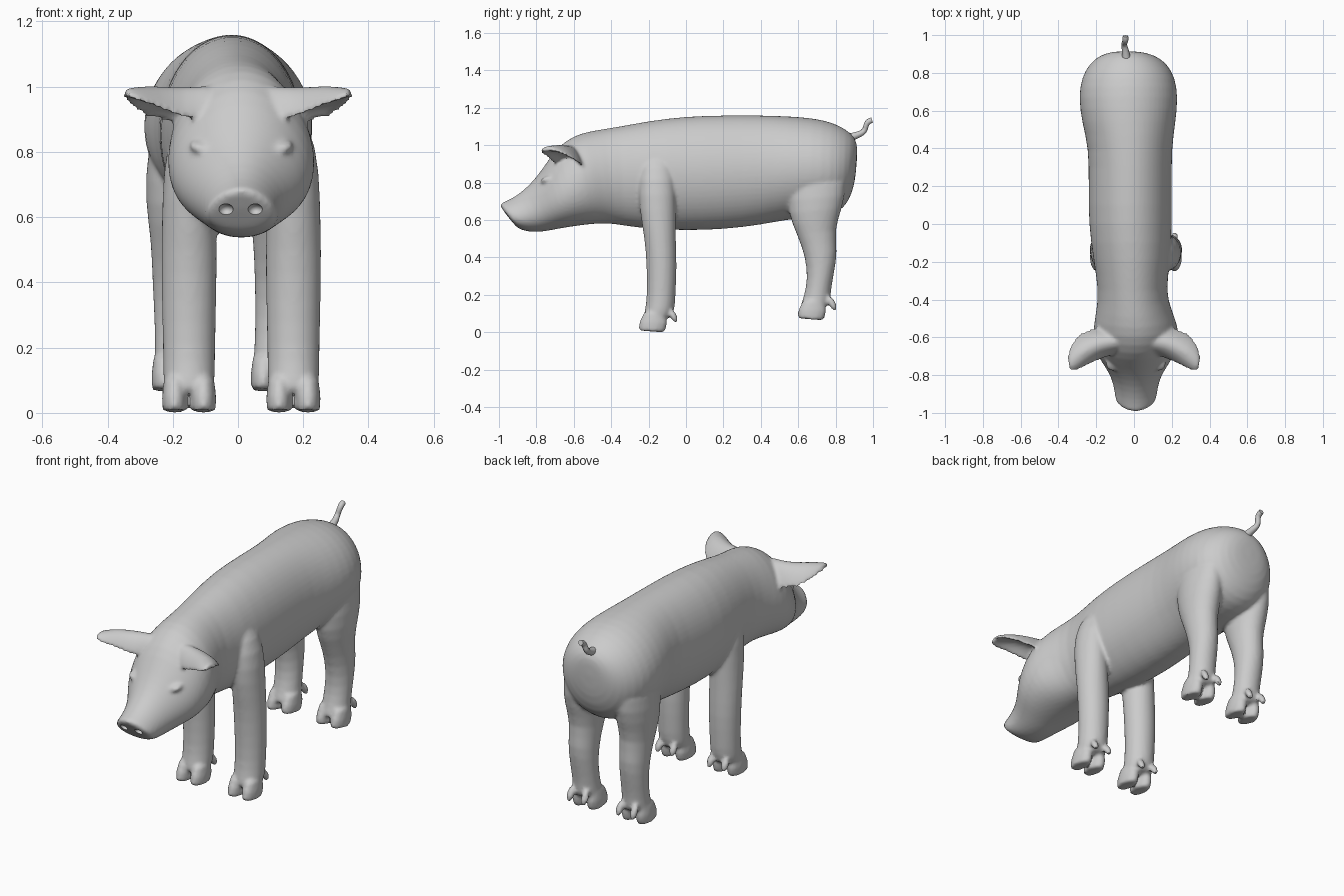
import bpy, bmesh, math
from mathutils import Vector

if "Cube" in bpy.data.objects:
    bpy.data.objects.remove(bpy.data.objects["Cube"])

SEG = 28
parts = []


def loft(name, rings, subdiv=1):
    """Skin closed rings. Ring = (end a, end b, half-width vector, taper, bend in z)."""
    bm = bmesh.new()
    loops = []
    for a, b, w, taper, bend in rings:
        a, b, w = Vector(a), Vector(b), Vector(w)
        c, u = (a + b) / 2, (a - b) / 2
        loop = []
        for i in range(SEG):
            t = 2 * math.pi * i / SEG
            s, k = math.sin(t), math.cos(t)
            p = c + u * s + w * k * (1 - taper * s)
            p.z += bend * (1 - s * s)
            loop.append(bm.verts.new(p))
        loops.append(loop)
    for l0, l1 in zip(loops, loops[1:]):
        for i in range(SEG):
            j = (i + 1) % SEG
            bm.faces.new((l0[i], l0[j], l1[j], l1[i]))
    for loop in (loops[0], loops[-1]):
        bm.faces.new(loop)
    bmesh.ops.recalc_face_normals(bm, faces=bm.faces)
    me = bpy.data.meshes.new(name)
    bm.to_mesh(me)
    bm.free()
    ob = bpy.data.objects.new(name, me)
    bpy.context.collection.objects.link(ob)
    if subdiv:
        apply(ob, 'SUBSURF', levels=subdiv)
    parts.append(ob)
    return ob


def apply(ob, kind, **settings):
    m = ob.modifiers.new(kind.title(), kind)
    for k, v in settings.items():
        setattr(m, k, v)
    bpy.ops.object.select_all(action='DESELECT')
    bpy.context.view_layer.objects.active = ob
    ob.select_set(True)
    bpy.ops.object.modifier_apply(modifier=m.name)


def blob(name, loc, scale, rot=(0, 0, 0)):
    bpy.ops.mesh.primitive_uv_sphere_add(segments=20, ring_count=12, radius=1,
                                         location=loc, rotation=rot)
    ob = bpy.context.object
    ob.name = name
    ob.scale = scale
    bpy.ops.object.transform_apply(location=True, rotation=True, scale=True)
    return ob


# Head and torso: (top y, z), (bottom y, z), centre x, half width, taper
torso = [
    ((-1.005, .683), (-.915, .572), .005, .085, .25),
    ((-.985, .692), (-.895, .552), .01, .108, .2),
    ((-.93, .715), (-.84, .535), .01, .112, .15),
    ((-.86, .765), (-.76, .537), .01, .130, .15),
    ((-.80, .83), (-.70, .55), .01, .168, .15),
    ((-.75, .90), (-.64, .56), .01, .205, .15),
    ((-.69, .99), (-.57, .57), .01, .225, .15),
    ((-.60, 1.055), (-.50, .578), .01, .225, .1),
    ((-.50, 1.08), (-.42, .583), 0, .20, .05),
    ((-.36, 1.10), (-.34, .57), -.01, .178, 0),
    ((-.20, 1.132), (-.20, .55), -.01, .205, 0),
    ((0, 1.157), (0, .542), -.02, .222, 0),
    ((.20, 1.162), (.20, .548), -.02, .222, 0),
    ((.40, 1.162), (.40, .572), -.02, .22, 0),
    ((.55, 1.157), (.53, .60), -.028, .25, 0),
    ((.68, 1.147), (.66, .61), -.03, .265, 0),
    ((.78, 1.125), (.77, .62), -.03, .25, 0),
    ((.86, 1.085), (.845, .66), -.03, .205, 0),
    ((.905, 1.04), (.89, .74), -.035, .14, 0),
    ((.918, .99), (.91, .85), -.04, .06, 0),
]
loft("body", [((x, *a), (x, *b), (hw, 0, 0), tp, 0) for a, b, x, hw, tp in torso])

# Legs: (front y, z), (back y, z), outward shift, half width
front_leg = [
    ((-.22, .95), (-.09, .95), -.02, .03),
    ((-.255, .82), (-.06, .82), .005, .07),
    ((-.25, .65), (-.055, .65), 0, .082),
    ((-.22, .50), (-.055, .50), 0, .086),
    ((-.21, .35), (-.048, .35), 0, .084),
    ((-.207, .20), (-.056, .21), 0, .08),
    ((-.22, .11), (-.058, .13), 0, .08),
    ((-.237, .05), (-.08, .06), 0, .078),
]
rear_leg = [
    ((.56, .92), (.82, .92), .01, .05),
    ((.54, .78), (.865, .80), .01, .09),
    ((.545, .63), (.835, .66), .005, .098),
    ((.595, .52), (.793, .55), .005, .08),
    ((.64, .40), (.812, .43), .005, .076),
    ((.65, .28), (.79, .31), .003, .072),
    ((.63, .19), (.772, .21), 0, .072),
    ((.612, .14), (.775, .16), 0, .075),
    ((.605, .115), (.75, .125), 0, .076),
]
toe = [
    ((-.225, .105), (-.11, .10), .033),
    ((-.250, .052), (-.10, .05), .039),
    ((-.252, .020), (-.11, .012), .038),
    ((-.248, .010), (-.12, .000), .035),
]


def leg(name, rings, cx, side, dy, dz):
    loft(name, [((cx + side * o, *a), (cx + side * o, *b), (hw, 0, 0), 0, 0)
                for a, b, o, hw in rings])
    # cloven toes and dewclaws
    for s in (-1, 1):
        x = cx + s * .044
        loft("toe", [((x, a[0] + dy, a[1] + dz), (x, b[0] + dy, b[1] + dz), (hw, 0, 0), 0, 0)
                     for a, b, hw in toe], 0)
        parts.append(blob("dewclaw", (x, -.068 + dy, .088 + dz), (.02, .018, .042), (.45, 0, 0)))


leg("front_leg_right", front_leg, .17, 1, 0, 0)
leg("front_leg_left", front_leg, -.15, -1, 0, 0)
leg("rear_leg_right", rear_leg, .122, 1, .85, .065)
leg("rear_leg_left", rear_leg, -.182, -1, .85, .065)

# Cupped ears: front edge, back edge, thickness, upward bend
ear = [
    ((.06, -.68, .92), (.06, -.56, .90), .05, .05),
    ((.14, -.70, .90), (.16, -.54, .885), .032, .075),
    ((.20, -.725, .915), (.25, -.555, .89), .022, .075),
    ((.26, -.755, .945), (.315, -.60, .925), .018, .05),
    ((.32, -.785, .965), (.345, -.66, .96), .015, .02),
    ((.345, -.775, .975), (.355, -.71, .975), .011, .008),
]
for side, label in ((1, "right"), (-1, "left")):
    loft("ear_" + label, [((side * a[0], *a[1:]), (side * b[0], *b[1:]),
                           (-side * t * .35, 0, t), 0, bend) for a, b, t, bend in ear])
    # eyelid ridge
    parts.append(blob("eyelid", (.01 + side * .125, -.742, .815), (.034, .04, .018),
                      (.3, 0, side * -.6)))

# Fuse everything into one skin
bpy.ops.object.select_all(action='DESELECT')
for p in parts:
    p.select_set(True)
pig = parts[0]
bpy.context.view_layer.objects.active = pig
bpy.ops.object.join()
pig.name = "pig_body"
apply(pig, 'REMESH', mode='VOXEL', voxel_size=.010)
apply(pig, 'SMOOTH', factor=.5, iterations=4)

# Nostrils
for s in (-1, 1):
    cutter = blob("nostril_cutter", (.008 + s * .045, -.962, .622), (.023, .03, .019))
    cutter.hide_render = True
    apply(pig, 'BOOLEAN', operation='DIFFERENCE', object=cutter, solver='EXACT')
    bpy.data.objects.remove(cutter)
bpy.ops.object.select_all(action='DESELECT')
pig.select_set(True)
bpy.context.view_layer.objects.active = pig
bpy.ops.object.shade_smooth_by_angle(angle=math.radians(40))

# Tail
cu = bpy.data.curves.new("tail", 'CURVE')
cu.dimensions = '3D'
cu.bevel_depth = .018
cu.bevel_resolution = 3
cu.use_fill_caps = True
sp = cu.splines.new('NURBS')
path = [(-.04, .87, 1.04, 1.3), (-.045, .92, 1.055, 1.0), (-.055, .955, 1.075, .8),
        (-.045, .965, 1.115, .8), (-.045, .98, 1.13, .9), (-.045, .995, 1.135, .8)]
sp.points.add(len(path) - 1)
for pt, (x, y, z, r) in zip(sp.points, path):
    pt.co = (x, y, z, 1)
    pt.radius = r
sp.use_endpoint_u = True
sp.order_u = 3
tail = bpy.data.objects.new("tail", cu)
bpy.context.collection.objects.link(tail)
